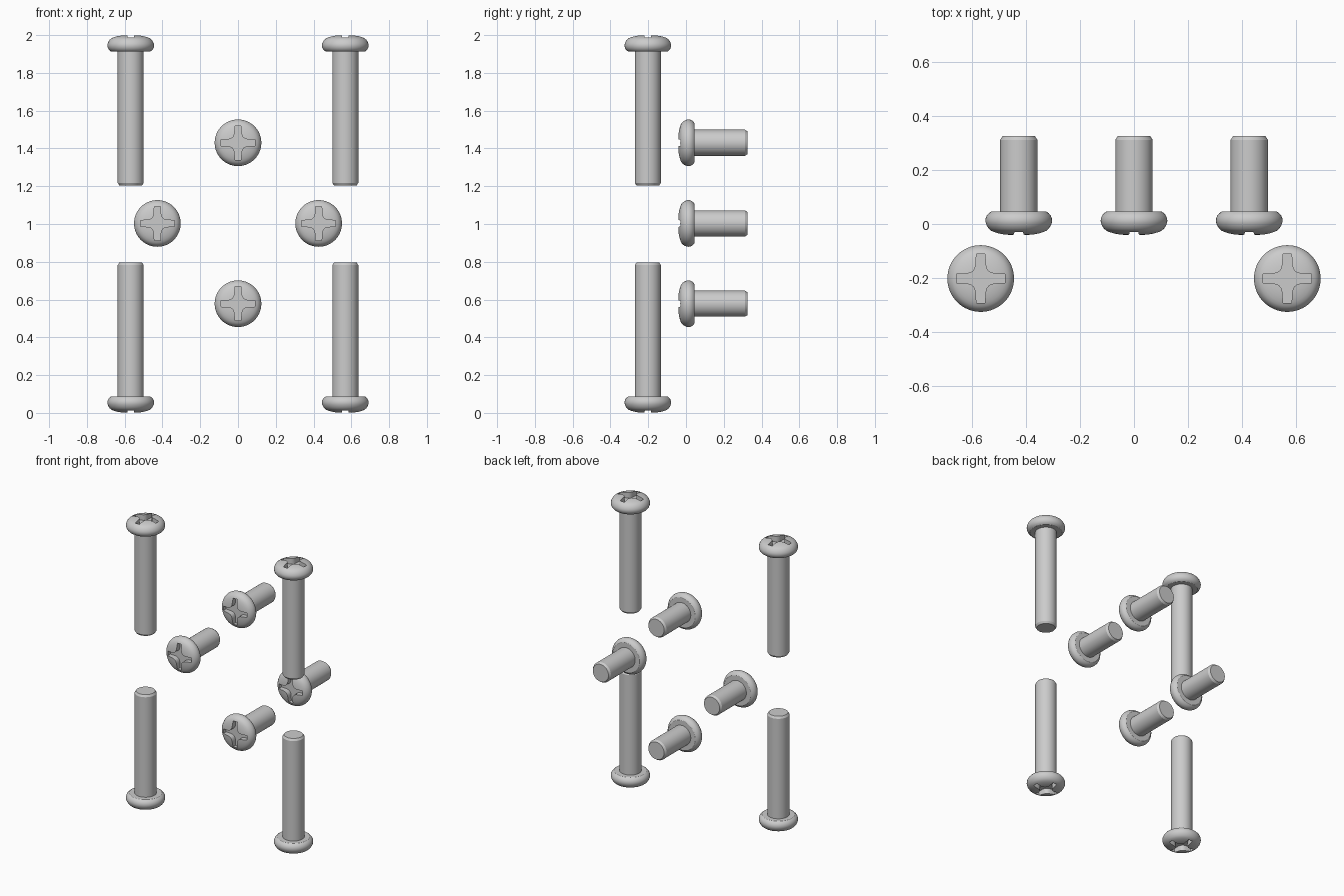
import bpy, bmesh
from math import pi, radians
from mathutils import Matrix, Vector

if "Cube" in bpy.data.objects:
    bpy.data.objects.remove(bpy.data.objects["Cube"])

SEG = 64
# Head outline (radius, height above the underside)
HEAD = [(0, .088), (.03, .0872), (.055, .085), (.075, .0812), (.09, .0765), (.102, .071),
        (.111, .0635), (.118, .053), (.122, .043), (.1235, .034), (.1222, .024),
        (.118, .014), (.111, .006), (.102, 0)]
HEAD_H = .088
SHAFT_R = .069


def mesh_object(name, bm):
    bmesh.ops.recalc_face_normals(bm, faces=bm.faces)
    me = bpy.data.meshes.new(name)
    bm.to_mesh(me)
    bm.free()
    ob = bpy.data.objects.new(name, me)
    bpy.context.collection.objects.link(ob)
    return ob


def screw_body(length):
    # Revolved head and shaft; top of head at z = 0, tip at z = -length
    pts = [(r, h - HEAD_H) for r, h in HEAD]
    pts += [(SHAFT_R, -HEAD_H), (SHAFT_R, -length + .014), (.06, -length), (0, -length)]
    bm = bmesh.new()
    vs = [bm.verts.new((r, 0, z)) for r, z in pts]
    es = [bm.edges.new(p) for p in zip(vs, vs[1:])]
    bmesh.ops.spin(bm, geom=vs + es, cent=(0, 0, 0), axis=(0, 0, 1),
                   angle=2 * pi, steps=SEG, use_merge=True)
    bmesh.ops.remove_doubles(bm, verts=bm.verts, dist=1e-5)
    return mesh_object("screw_body", bm)


def cross_cutter(depth=.04):
    # Cross-shaped drive recess with filleted inner corners
    quarter = [(.09, .016), (.05, .018), (.036, .022), (.028, .028),
               (.022, .036), (.018, .05), (.016, .09)]
    bm = bmesh.new()
    vs = []
    for k in range(4):
        rot = Matrix.Rotation(k * pi / 2, 3, 'Z')
        vs += [bm.verts.new(rot @ Vector((x, y, -depth))) for x, y in quarter]
    face = bm.faces.new(vs)
    ext = bmesh.ops.extrude_face_region(bm, geom=[face])["geom"]
    bmesh.ops.translate(bm, vec=(0, 0, depth + .05),
                        verts=[g for g in ext if isinstance(g, bmesh.types.BMVert)])
    return mesh_object("recess_cutter", bm)


def screw_mesh(name, length):
    body, cutter = screw_body(length), cross_cutter()
    cutter.hide_render = True
    mod = body.modifiers.new("recess", 'BOOLEAN')
    mod.operation, mod.solver, mod.object = 'DIFFERENCE', 'EXACT', cutter
    dg = bpy.context.evaluated_depsgraph_get()
    me = bpy.data.meshes.new_from_object(body.evaluated_get(dg))
    me.name = name
    for ob in (body, cutter):
        bpy.data.objects.remove(ob)
    return me


def place(name, me, loc, tilt):
    ob = bpy.data.objects.new(name, me)
    ob.location = loc
    ob.rotation_euler = (radians(tilt), 0, 0)
    bpy.context.collection.objects.link(ob)
    return ob


long_mesh = screw_mesh("long_screw", .796)
short_mesh = screw_mesh("short_screw", .368)
screws = []

# Long vertical screws, heads outward at top and bottom
for side, x in (("left", -.568), ("right", .568)):
    screws.append(place(f"long_screw_top_{side}", long_mesh, (x, -.202, 2), 0))
    screws.append(place(f"long_screw_bottom_{side}", long_mesh, (x, -.202, 0), 180))

# Short screws in a diamond, heads facing the front
for pos, x, z in (("top", 0, 1.43), ("bottom", 0, .578),
                  ("left", -.427, 1.003), ("right", .427, 1.003)):
    screws.append(place(f"short_screw_{pos}", short_mesh, (x, -.042, z), 90))

# Smooth shading with crisp edges
bpy.ops.object.select_all(action='DESELECT')
for ob in screws:
    ob.select_set(True)
bpy.context.view_layer.objects.active = screws[0]
bpy.ops.object.shade_smooth_by_angle(angle=radians(30))
